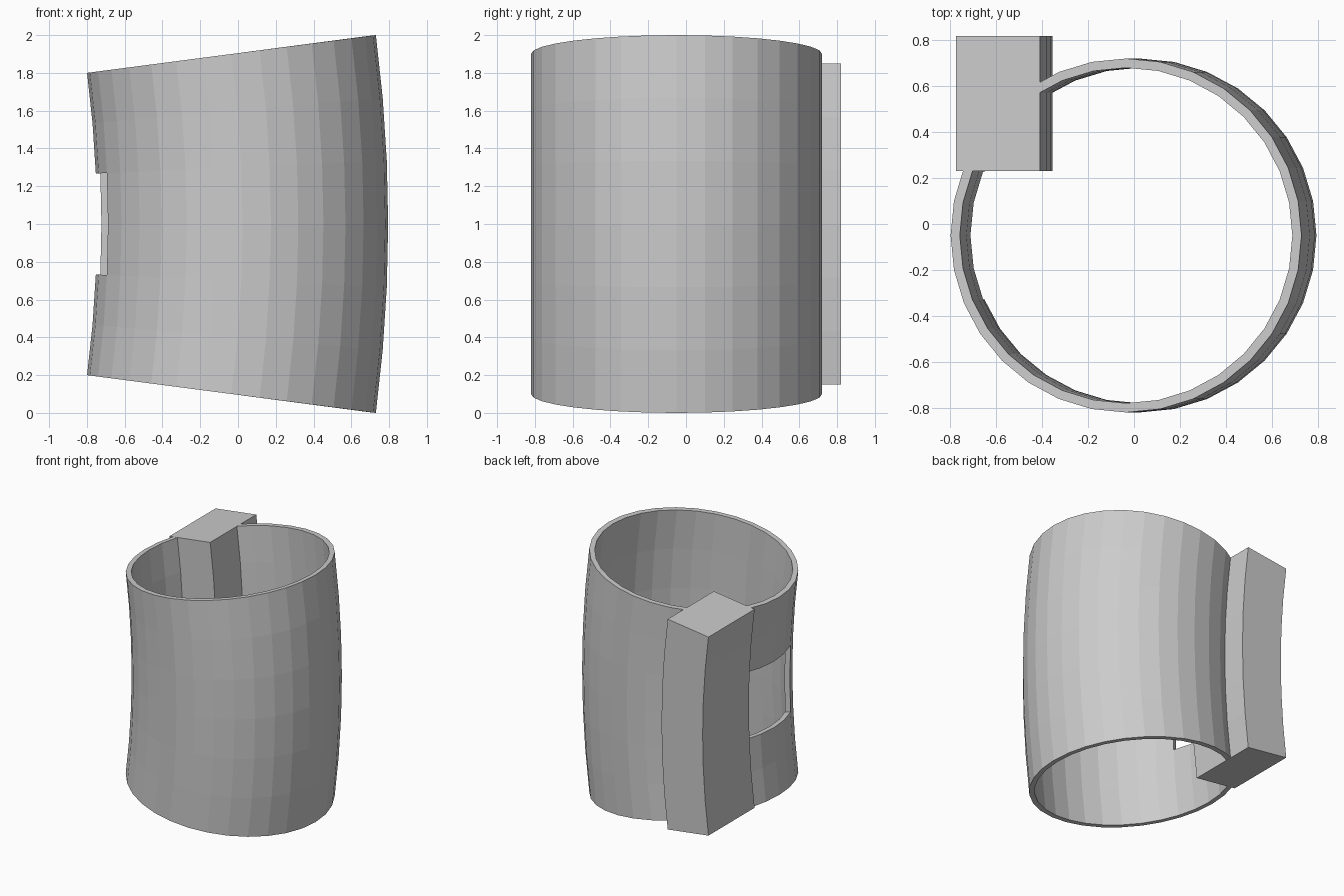
import bpy, bmesh
from math import asin, sin, cos, tau
from mathutils import Vector

if "Cube" in bpy.data.objects:
    bpy.data.objects.remove(bpy.data.objects["Cube"])

AXIS_X = -6.92                              # bend axis runs along y at z = 1
HALF = asin(1.0 / (0.795 - AXIS_X))         # half of the bend angle
ROWS, SIDES = 6, 32
CX, CY, RADIUS = 0.024, -0.05, 0.771


def bend(x, y, t):
    """Map mid-height position (x, y) and height t in -1..1 onto the bent body."""
    r = x - AXIS_X
    return Vector((AXIS_X + r * cos(t * HALF), y, 1 + r * sin(t * HALF)))


def bent_extrusion(name, profile, caps=False, skip=lambda row, side: False):
    """Sweep a counter-clockwise closed profile along the bend."""
    bm = bmesh.new()
    rings = [[bm.verts.new(bend(x, y, 2 * k / ROWS - 1)) for x, y in profile]
             for k in range(ROWS + 1)]
    n = len(profile)
    for k in range(ROWS):
        for i in range(n):
            if not skip(k, i):
                j = (i + 1) % n
                bm.faces.new((rings[k][i], rings[k][j], rings[k + 1][j], rings[k + 1][i]))
    if caps:
        bm.faces.new(rings[0][::-1])
        bm.faces.new(rings[-1])
    # remove the loose points inside the window
    bmesh.ops.delete(bm, geom=[v for v in bm.verts if not v.link_faces], context='VERTS')
    mesh = bpy.data.meshes.new(name)
    bm.to_mesh(mesh)
    bm.free()
    obj = bpy.data.objects.new(name, mesh)
    bpy.context.collection.objects.link(obj)
    return obj


# Curved tube wall with a window on the left side
circle = [(CX + RADIUS * cos(tau * i / SIDES), CY + RADIUS * sin(tau * i / SIDES))
          for i in range(SIDES)]
wall = bent_extrusion("tube_wall", circle,
                      skip=lambda row, side: row in (2, 3) and 14 <= side < 18)
solid = wall.modifiers.new("wall_thickness", 'SOLIDIFY')
solid.thickness = 0.04
solid.offset = -1
solid.use_even_offset = True

# Solid rectangular pillar crossing the wall at the back left
x0, x1, y0, y1 = -0.723, -0.355, 0.23, 0.82
bent_extrusion("corner_pillar", [(x0, y0), (x1, y0), (x1, y1), (x0, y1)], caps=True)
